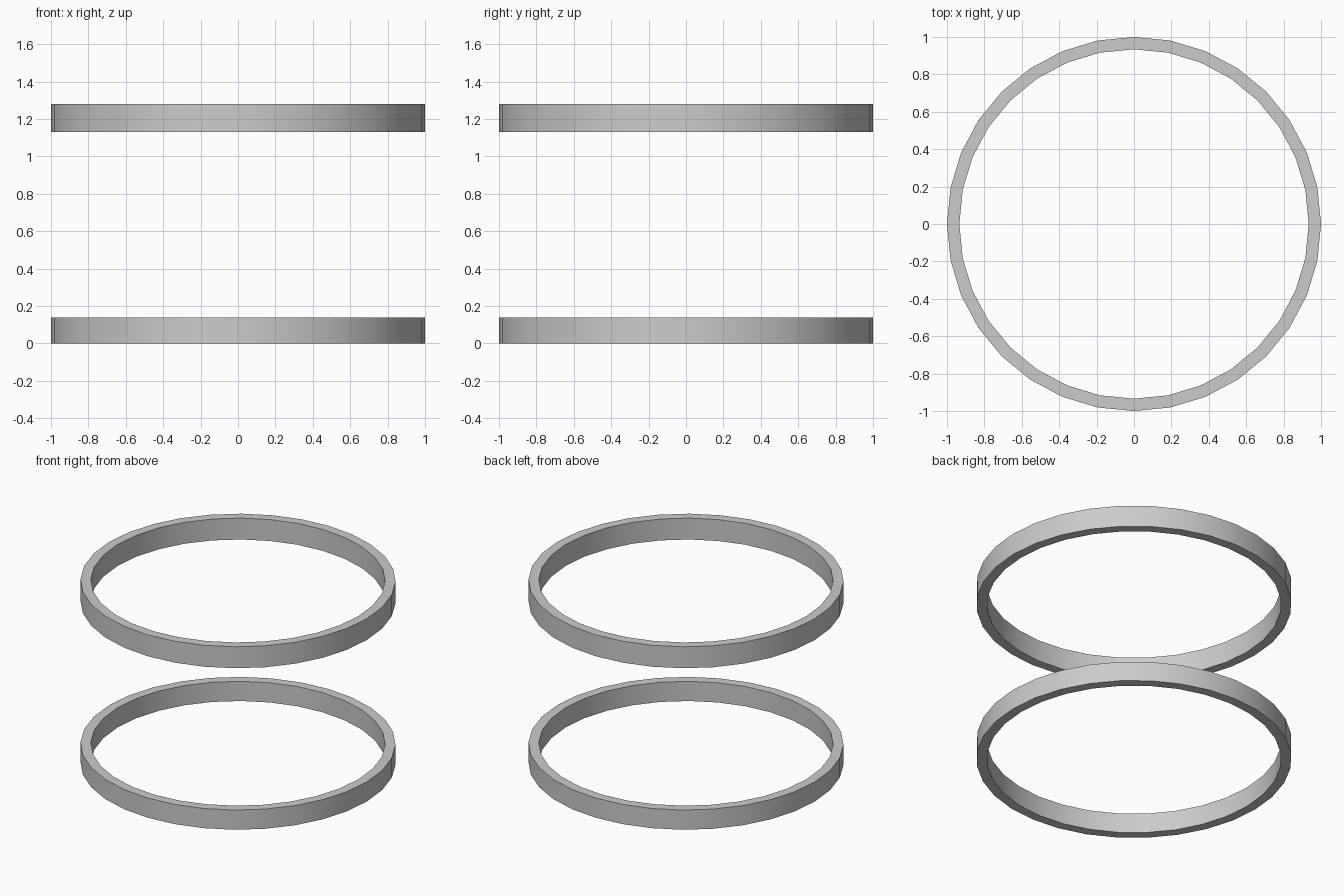
import bpy, bmesh, math

if "Cube" in bpy.data.objects:
    bpy.data.objects.remove(bpy.data.objects["Cube"])

SIDES = 32


def ring(name, z0, z1, outer=1.0, inner=0.934):
    # rectangular band section swept around z
    section = [(outer, z0), (outer, z1), (inner, z1), (inner, z0)]
    bm = bmesh.new()
    loops = []
    for i in range(SIDES):
        a = 2 * math.pi * i / SIDES
        loops.append([bm.verts.new((r * math.cos(a), r * math.sin(a), z)) for r, z in section])
    for i in range(SIDES):
        p, q = loops[i], loops[(i + 1) % SIDES]
        for j in range(4):
            k = (j + 1) % 4
            bm.faces.new((p[j], q[j], q[k], p[k]))
    bmesh.ops.recalc_face_normals(bm, faces=bm.faces)
    mesh = bpy.data.meshes.new(name)
    bm.to_mesh(mesh)
    bm.free()
    obj = bpy.data.objects.new(name, mesh)
    bpy.context.collection.objects.link(obj)
    # smooth around the band, crisp at its rims
    bpy.ops.object.select_all(action='DESELECT')
    obj.select_set(True)
    bpy.context.view_layer.objects.active = obj
    bpy.ops.object.shade_smooth_by_angle(angle=math.radians(30))
    return obj


# Two separate hoops, the upper slightly taller
ring("lower_hoop", 0.0, 0.138)
ring("upper_hoop", 1.131, 1.281)
